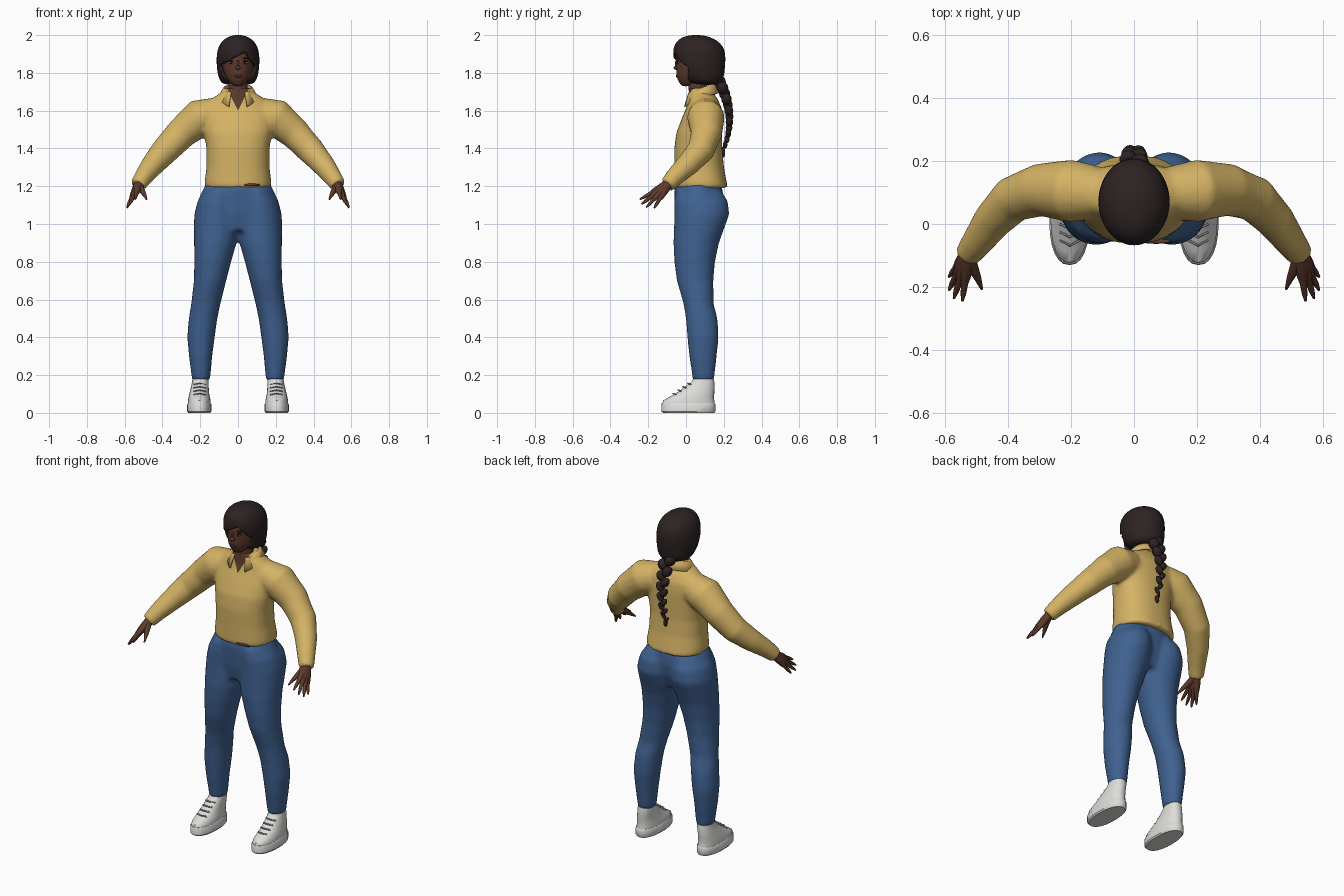
import bpy, bmesh
from math import sin, cos, pi, radians, copysign
from mathutils import Vector, Matrix, Quaternion

if "Cube" in bpy.data.objects:
    bpy.data.objects.remove(bpy.data.objects["Cube"])


def material(name, *rgb):
    m = bpy.data.materials.new(name)
    m.use_nodes = True
    m.diffuse_color = (*rgb, 1)
    bsdf = next(n for n in m.node_tree.nodes if n.type == "BSDF_PRINCIPLED")
    bsdf.inputs["Base Color"].default_value = (*rgb, 1)
    return m


YELLOW = material("yellow cloth", 0.66, 0.45, 0.13)
DENIM = material("blue denim", 0.05, 0.12, 0.28)
SKIN = material("brown skin", 0.11, 0.043, 0.026)
HAIR = material("dark hair", 0.026, 0.016, 0.016)
WHITE = material("shoe white", 0.72, 0.72, 0.7)
GREY = material("lace grey", 0.35, 0.35, 0.35)
EYE = material("eye white", 0.4, 0.36, 0.34)
DARK = material("iris dark", 0.012, 0.008, 0.008)
LIPS = material("lip brown", 0.08, 0.022, 0.018)


def loft(bm, rings, n=24, p=2.0):
    """Skin closed rings given as (centre, rx, ry, rotation)."""
    def power(v):
        return copysign(abs(v) ** (2 / p), v)
    loops = []
    for c, rx, ry, q in rings:
        angles = [2 * pi * i / n for i in range(n)]
        loops.append([bm.verts.new(c + q @ Vector((rx * power(cos(a)), ry * power(sin(a)), 0)))
                      for a in angles])
    for a, b in zip(loops, loops[1:]):
        for i in range(n):
            j = (i + 1) % n
            bm.faces.new((a[i], a[j], b[j], b[i]))
    bm.faces.new(loops[0][::-1])
    bm.faces.new(loops[-1])


def stack(bm, rows, cx=0.0, **kw):
    """Horizontal rings: z, dx, y, rx, ry."""
    side = copysign(1, cx)
    loft(bm, [(Vector((cx + side * dx, y, z)), rx, ry, Quaternion())
              for z, dx, y, rx, ry in rows], **kw)


def tube(bm, path, radii, n=16):
    pts = [Vector(p) for p in path]
    rings = []
    for i, (p, r) in enumerate(zip(pts, radii)):
        d = pts[min(i + 1, len(pts) - 1)] - pts[max(i - 1, 0)]
        rings.append((p, r, r, d.to_track_quat("Z", "Y")))
    loft(bm, rings, n)


def ball(bm, loc, scale, tilt=0.0, n=14):
    m = Matrix.Translation(loc) @ Matrix.Rotation(tilt, 4, "Y") @ Matrix.Diagonal((*scale, 1))
    bmesh.ops.create_uvsphere(bm, u_segments=n, v_segments=n // 2 + 1, radius=1, matrix=m)


def shade(ob, mats, angle):
    ob.data.materials.clear()
    for m in mats:
        ob.data.materials.append(m)
    for f in ob.data.polygons:
        f.use_smooth = True
    ob.data.set_sharp_from_angle(angle=radians(angle))


def make(name, bm, *mats, voxel=0, subsurf=0, angle=50):
    bmesh.ops.recalc_face_normals(bm, faces=bm.faces[:])
    me = bpy.data.meshes.new(name)
    bm.to_mesh(me)
    bm.free()
    ob = bpy.data.objects.new(name, me)
    bpy.context.collection.objects.link(ob)
    if subsurf:
        ob.modifiers.new("round", "SUBSURF").levels = subsurf
    if voxel:
        r = ob.modifiers.new("merge", "REMESH")
        r.mode, r.voxel_size = "VOXEL", voxel
        s = ob.modifiers.new("soften", "SMOOTH")
        s.factor, s.iterations = 0.5, 6
    if ob.modifiers:
        dg = bpy.context.evaluated_depsgraph_get()
        baked = bpy.data.meshes.new_from_object(ob.evaluated_get(dg))
        ob.modifiers.clear()
        ob.data = baked
    shade(ob, mats, angle)
    return ob


def cut(bm, co, no):
    bmesh.ops.bisect_plane(bm, geom=bm.verts[:] + bm.edges[:] + bm.faces[:],
                           plane_co=co, plane_no=no, dist=1e-5)


SIDES = (("left", 1), ("right", -1))

# Shirt: torso and sleeves merged, with an open neck
bm = bmesh.new()
stack(bm, [(1.19, 0, .08, .175, .142), (1.22, 0, .077, .177, .139), (1.3, 0, .07, .167, .131),
           (1.4, 0, .065, .167, .127), (1.48, 0, .07, .18, .122), (1.56, 0, .085, .19, .107),
           (1.62, 0, .095, .18, .092), (1.66, 0, .09, .145, .078), (1.695, 0, .08, .09, .066),
           (1.72, 0, .075, .068, .06)], n=32, p=2.3)
for _, s in SIDES:
    tube(bm, [(s * .12, .1, 1.585), (s * .2, .105, 1.565), (s * .3, .108, 1.48), (s * .385, .078, 1.39),
              (s * .45, .01, 1.315), (s * .5, -.06, 1.25), (s * .53, -.1, 1.205)],
         [.085, .1, .084, .074, .062, .05, .042])
shirt = make("shirt", bm, YELLOW, SKIN, voxel=.011, angle=180)
bm = bmesh.new()
bm.from_mesh(shirt.data)
for _, s in SIDES:
    cut(bm, (0, 0, 1.6), (s, 0, -.5))
for f in bm.faces:
    c = f.calc_center_median()
    f.material_index = int(c.y < .07 and abs(c.x) < .5 * (c.z - 1.6))
bm.to_mesh(shirt.data)
bm.free()

# Folded collar
bm = bmesh.new()
rows = []
for i in range(25):
    t = radians(-152 + 304 * i / 24)
    tip = max(0, abs(t) - 1.9) * .035
    rows.append([bm.verts.new((r * sin(t), .078 + (r - .006) * cos(t), z + .025 * cos(t) - k * tip))
                 for r, z, k in ((.066, 1.675, 0), (.071, 1.72, 0), (.08, 1.718, 0), (.106, 1.67, 1))])
for a, b in zip(rows, rows[1:]):
    for k in range(3):
        bm.faces.new((a[k], b[k], b[k + 1], a[k + 1]))
collar = make("collar", bm, YELLOW)
collar.modifiers.new("thickness", "SOLIDIFY").thickness = .008

# Cuff buttons, and a sliver of bare waist at the hem
bm = bmesh.new()
for _, s in SIDES:
    ball(bm, (s * .49, -.105, 1.235), (.008, .006, .008))
make("cuff_buttons", bm, DARK)
bm = bmesh.new()
ball(bm, (.07, -.055, 1.207), (.05, .008, .007))
make("waist_skin", bm, SKIN)

# Trousers: hips and legs merged
bm = bmesh.new()
stack(bm, [(.965, 0, .06, .2, .1), (1.05, 0, .068, .225, .124), (1.12, 0, .07, .215, .13),
           (1.18, 0, .066, .187, .128), (1.23, 0, .065, .16, .115)], n=32)
for _, s in SIDES:
    stack(bm, [(.17, .006, .092, .048, .057), (.2, .006, .092, .051, .06), (.3, .008, .09, .062, .073),
               (.4, .006, .09, .073, .083), (.5, -.005, .083, .076, .084), (.58, -.02, .066, .078, .08),
               (.7, -.042, .048, .086, .097), (.8, -.056, .046, .098, .108), (.9, -.07, .054, .113, .121),
               (.98, -.076, .07, .12, .134), (1.05, -.078, .084, .12, .146), (1.12, -.085, .08, .11, .142),
               (1.18, -.1, .065, .08, .12)], cx=s * .19)
make("trousers", bm, DENIM, voxel=.012, angle=180)

# Neck, face and nose
bm = bmesh.new()
stack(bm, [(1.6, 0, .075, .06, .058), (1.68, 0, .066, .054, .051), (1.74, 0, .062, .05, .048),
           (1.82, 0, .065, .05, .05)])
make("neck", bm, SKIN)
bm = bmesh.new()
stack(bm, [(1.728, 0, -.002, .02, .022), (1.75, 0, .014, .046, .05), (1.775, 0, .034, .065, .085),
           (1.81, 0, .05, .08, .102), (1.85, 0, .06, .088, .114), (1.9, 0, .065, .09, .12),
           (1.95, 0, .06, .07, .1)])
ball(bm, (0, -.05, 1.827), (.014, .018, .011))
ball(bm, (0, -.046, 1.848), (.008, .013, .026))
make("face", bm, SKIN, subsurf=1)

# Eyes, brows and lips
parts = {"eye_whites": (EYE, .037, -.041, 1.855, (.015, .006, .007), .1),
         "irises": (DARK, .037, -.046, 1.855, (.007, .003, .007), 0),
         "eyelids": (DARK, .037, -.043, 1.862, (.017, .006, .003), .1),
         "eyebrows": (HAIR, .037, -.044, 1.878, (.02, .005, .004), .12),
         "lips": (LIPS, .005, -.047, 1.783, (.017, .007, .007), 0)}
for name, (mat, x, y, z, size, tilt) in parts.items():
    bm = bmesh.new()
    for _, s in SIDES:
        ball(bm, (s * x, y, z), size, s * tilt)
    make(name, bm, mat)

# Hair: rounded cap with a side-swept opening for the face
bm = bmesh.new()
stack(bm, [(1.735, 0, .105, .078, .07), (1.76, 0, .096, .098, .1), (1.8, 0, .08, .11, .124),
           (1.85, 0, .072, .114, .137), (1.9, 0, .07, .114, .14), (1.94, 0, .066, .104, .132),
           (1.97, 0, .06, .084, .108), (1.99, 0, .055, .056, .074), (2.001, 0, .052, .022, .03)], n=32)
hair = make("hair", bm, HAIR, subsurf=1)
bm = bmesh.new()
bm.from_mesh(hair.data)
cut(bm, (0, .01, 0), (0, 1, 0))
cut(bm, (0, 0, 1.89), (-.5, 0, 1))
cut(bm, (0, 0, 1.968), (1.4, 0, 1))
opening = []
for f in bm.faces:
    c = f.calc_center_median()
    if c.y < .01 and c.z < min(1.89 + .5 * c.x, 1.968 - 1.4 * c.x):
        opening.append(f)
bmesh.ops.delete(bm, geom=opening, context="FACES")
bm.to_mesh(hair.data)
bm.free()
shade(hair, [HAIR], 50)
thick = hair.modifiers.new("thickness", "SOLIDIFY")
thick.thickness, thick.offset = .016, -1

# Braid: crossing strands that taper down the back
bm = bmesh.new()
count = 13
for i in range(count):
    t = i / (count - 1)
    r = .03 * (1 - t) + .012
    y = .178 + .17 * t * (1 - t) + .018 * t
    s = 1 if i % 2 else -1
    ball(bm, (s * r * .45, y, 1.75 - .36 * t), (r * .72, r * .8, .036 - .012 * t), s * .6)
ball(bm, (0, .195, 1.375), (.012, .012, .025))
make("braid", bm, HAIR)

# Hands: four fingers fanning from the wrist, and a thumb
TIPS = [(.545, -.245, 1.13), (.572, -.236, 1.105), (.588, -.21, 1.088), (.588, -.168, 1.085)]
for side, s in SIDES:
    bm = bmesh.new()
    wrist = Vector((s * .525, -.09, 1.215))
    for tip in TIPS:
        tip = Vector((s * tip[0], *tip[1:]))
        tube(bm, [wrist.lerp(tip, k) for k in (0, .25, .5, .65, .85, 1)],
             [.024, .022, .017, .011, .009, .004], 8)
    tube(bm, [wrist, (s * .513, -.135, 1.185), (s * .495, -.175, 1.155), (s * .483, -.207, 1.13)],
         [.022, .018, .011, .004], 8)
    make(side + "_hand", bm, SKIN)

# Shoes: sole, upper and laces
for side, s in SIDES:
    bm = bmesh.new()
    stack(bm, [(0, 0, .014, .058, .136), (.008, 0, .0125, .064, .143), (.045, 0, .0125, .064, .143),
               (.052, 0, .0125, .06, .139)], cx=s * .205, p=2.3)
    make(side + "_sole", bm, WHITE, angle=35)
    bm = bmesh.new()
    stack(bm, [(.045, 0, .014, .06, .139), (.065, 0, .014, .06, .136), (.085, 0, .03, .056, .118),
               (.105, 0, .05, .052, .1), (.135, -.003, .07, .047, .081), (.165, -.006, .09, .044, .06),
               (.18, -.006, .092, .042, .055)], cx=s * .205, p=2.2)
    make(side + "_shoe", bm, WHITE)
    bm = bmesh.new()
    for i in range(4):
        y, z = -.068 + .026 * i, .103 + .018 * i
        tube(bm, [(s * .203 + x, y + abs(x) * .5, z - abs(x) * .2) for x in (-.032, -.016, 0, .016, .032)],
             [.004] * 5, 6)
    make(side + "_laces", bm, GREY)
